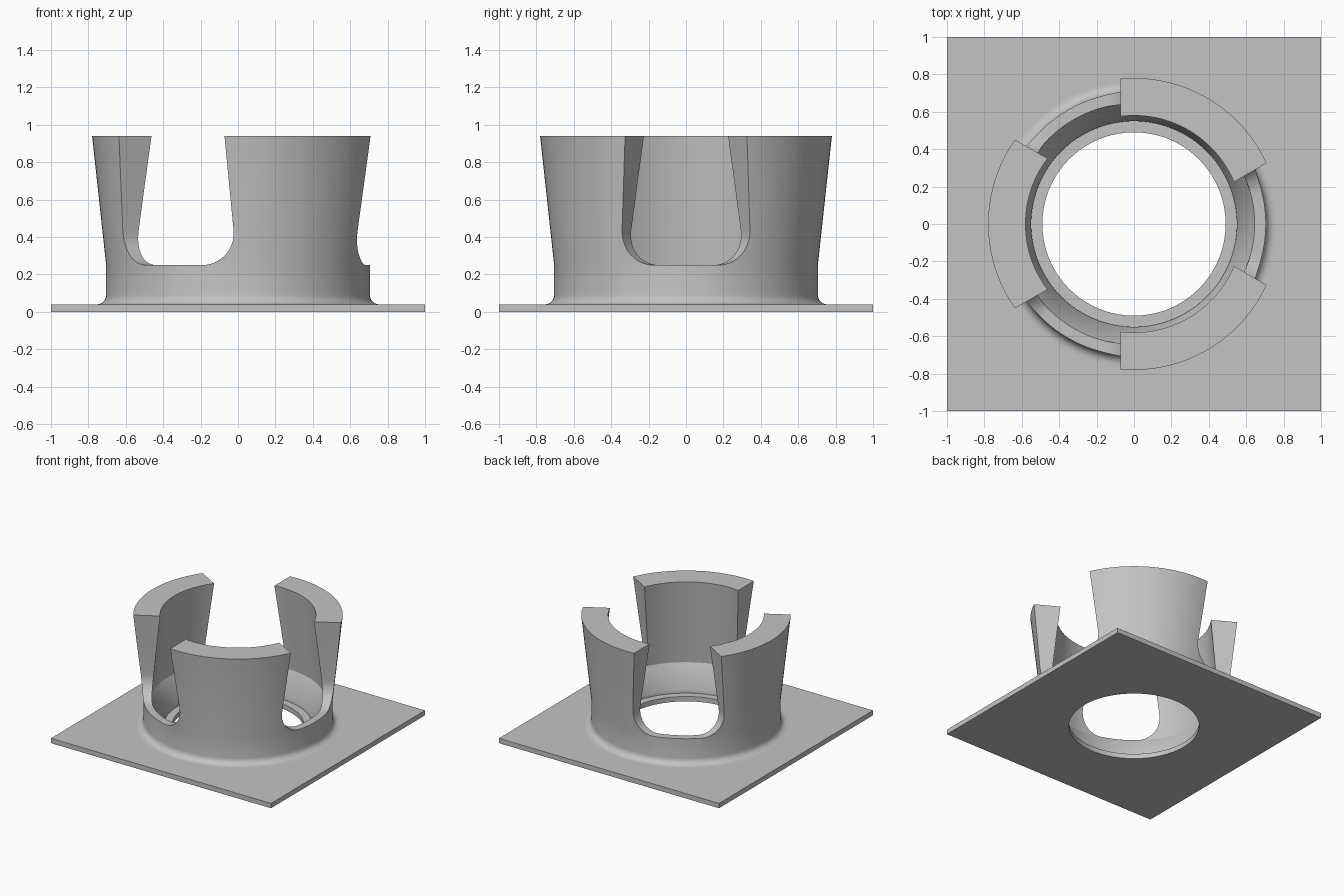
import bpy
import bmesh
from math import sin, cos, pi, tan, radians, atan

if "Cube" in bpy.data.objects:
    bpy.data.objects.remove(bpy.data.objects["Cube"])

SEGMENTS = 128
TOP, RIM, PLATE = 0.94, 0.25, 0.04

grey = bpy.data.materials.new("plain grey")
grey.use_nodes = True
grey.diffuse_color = (0.55, 0.55, 0.55, 1)
grey.node_tree.nodes["Principled BSDF"].inputs["Base Color"].default_value = grey.diffuse_color


def loft(name, rings, closed):
    """Join rings of points; closed links the last ring to the first, else both are capped."""
    bm = bmesh.new()
    loops = [[bm.verts.new(p) for p in ring] for ring in rings]
    pairs = list(zip(loops, loops[1:]))
    if closed:
        pairs.append((loops[-1], loops[0]))
    else:
        bm.faces.new(loops[0])
        bm.faces.new(loops[-1])
    for a, b in pairs:
        for i in range(len(a)):
            j = (i + 1) % len(a)
            bm.faces.new((a[i], a[j], b[j], b[i]))
    bmesh.ops.recalc_face_normals(bm, faces=bm.faces)
    mesh = bpy.data.meshes.new(name)
    bm.to_mesh(mesh)
    bm.free()
    obj = bpy.data.objects.new(name, mesh)
    bpy.context.collection.objects.link(obj)
    return obj


def ring(radius, z, square=False):
    points = []
    for i in range(SEGMENTS):
        a = 2 * pi * i / SEGMENTS
        r = radius / max(abs(cos(a)), abs(sin(a))) if square else radius
        points.append((r * cos(a), r * sin(a), z))
    return points


# Square plate, hole, ledge and flared collar as one revolved wall
profile = [(0.49, 0), (0.49, PLATE), (0.55, PLATE), (0.55, 0.07),
           (0.645, RIM), (0.58, TOP), (0.78, TOP), (0.705, RIM)]
foot = 0.05
for i in range(7):
    a = pi / 2 * i / 6
    profile.append((0.705 + foot * (1 - cos(a)), PLATE + foot * (1 - sin(a))))
profile.append((0.77, PLATE))
rings = [ring(1, 0, True)] + [ring(r, z) for r, z in profile] + [ring(1, PLATE, True)]
holder = loft("pronged_holder", rings, True)
holder.data.materials.append(grey)

# Slot cutter: a wedge with leaning sides and rounded lower corners
lean, corner = atan(0.096), 0.17
levels = []
for i in range(11):
    a = (pi / 2 + lean) * i / 10
    levels.append((0.193 - corner * sin(a), RIM + corner * (1 - cos(a))))
side, height = levels[-1]
levels.append((side + (1.1 - height) * tan(lean), 1.1))


def wedge(offset, z, turn):
    apex, reach = 2 * offset, 1.5
    half = (reach - apex) * tan(radians(30))
    flat = [(apex, 0), (reach, half), (reach, -half)]
    return [(x * cos(turn) - y * sin(turn), x * sin(turn) + y * cos(turn), z) for x, y in flat]


# Three slots leave three prongs
bpy.context.view_layer.objects.active = holder
for k in range(3):
    cutter = loft("slot_cutter", [wedge(d, z, radians(120 * k)) for d, z in levels], False)
    cutter.hide_render = True
    cut = holder.modifiers.new("slot", "BOOLEAN")
    cut.operation = "DIFFERENCE"
    cut.solver = "EXACT"
    cut.object = cutter
    bpy.ops.object.modifier_apply(modifier=cut.name)
    bpy.data.objects.remove(cutter)

bpy.ops.object.select_all(action="DESELECT")
holder.select_set(True)
bpy.ops.object.shade_smooth_by_angle(angle=radians(28))
